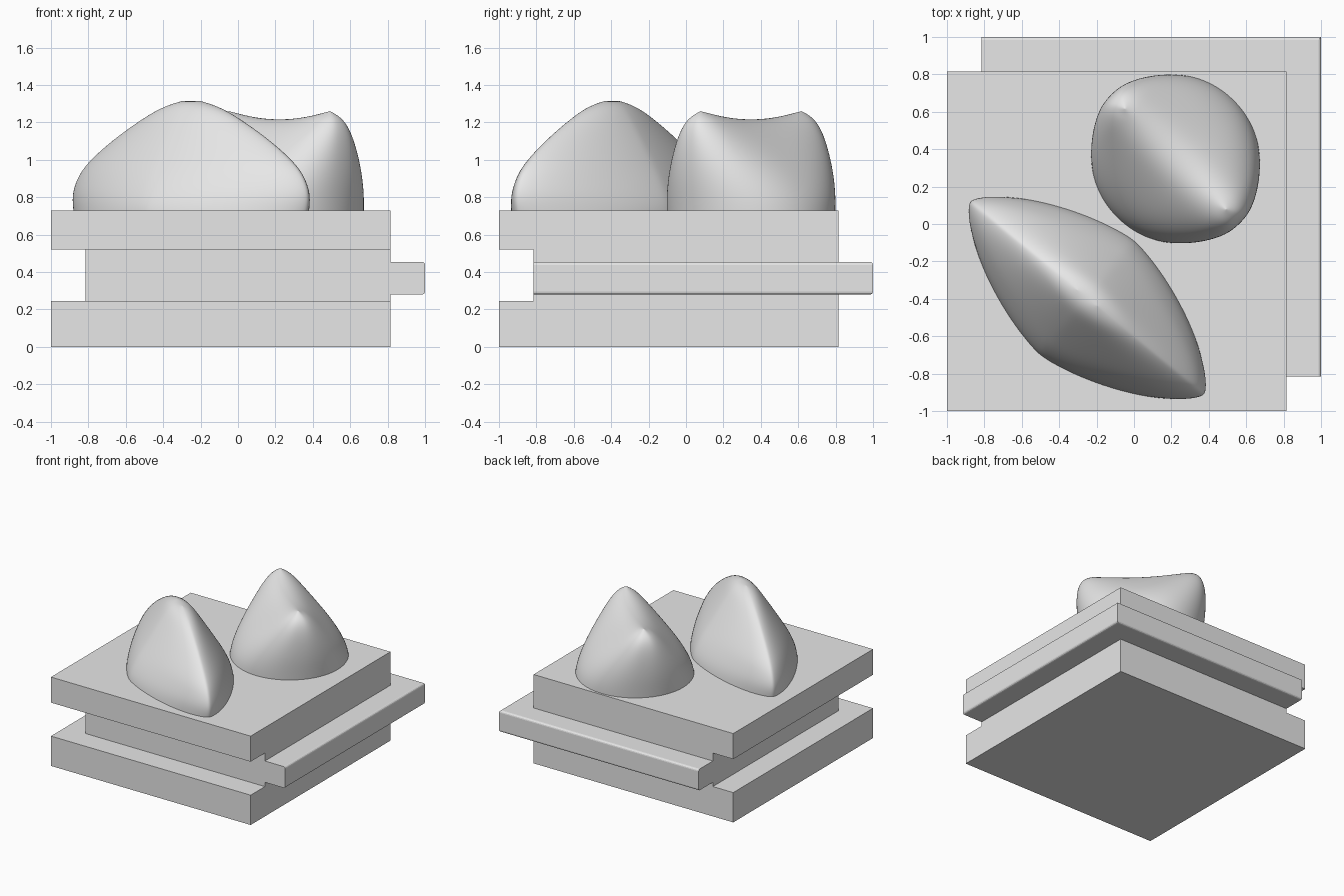
import bpy
import bmesh
from math import cos, sin, pi, copysign, radians
from mathutils import Matrix, Vector

cube = bpy.data.objects.get("Cube")
if cube:
    bpy.data.objects.remove(cube, do_unlink=True)

# One plain stone colour
GREY = (0.8, 0.8, 0.8, 1.0)
stone = bpy.data.materials.new("stone_grey")
stone.use_nodes = True
stone.diffuse_color = GREY
stone.node_tree.nodes["Principled BSDF"].inputs["Base Color"].default_value = GREY


def add_object(name, bm):
    bmesh.ops.recalc_face_normals(bm, faces=bm.faces)
    mesh = bpy.data.meshes.new(name)
    bm.to_mesh(mesh)
    bm.free()
    mesh.materials.append(stone)
    obj = bpy.data.objects.new(name, mesh)
    bpy.context.collection.objects.link(obj)
    return obj


def slab(name, low, high, z0, z1, rim_bevel=0):
    """Square slab from low to high in x and y; may round its rim at high."""
    bm = bmesh.new()
    size, mid = high - low, (low + high) / 2
    bmesh.ops.create_cube(bm, size=1, matrix=Matrix.Translation((mid, mid, (z0 + z1) / 2))
                          @ Matrix.Diagonal((size, size, z1 - z0, 1)))
    if rim_bevel:
        rim = [e for e in bm.edges
               if abs(e.verts[0].co.z - e.verts[1].co.z) < 0.001
               and any(min(v.co[i] for v in e.verts) > high - 0.001 for i in (0, 1))]
        bmesh.ops.bevel(bm, geom=rim, offset=rim_bevel, segments=3,
                        profile=0.5, affect='EDGES')
    return add_object(name, bm)


def rock(name, centre, angle, rings, sag=0.0, ridge=1.0, count=48):
    """Loft superellipse rings (z, half length, half width, power) into a boulder."""
    bm = bmesh.new()
    turn = Matrix.Rotation(radians(angle), 4, 'Z')
    base, top = rings[0][0], rings[-1][0]
    loops = []
    for z, a, b, power in rings:
        loop = []
        for i in range(count):
            t = 2 * pi * i / count
            u, v = (r * copysign(abs(c) ** (2 / power), c)
                    for r, c in ((a, cos(t)), (b, sin(t))))
            # Saddle between the two ends of the ridge
            dip = sag * ((z - base) / (top - base)) ** 2 * max(0, 1 - (u / ridge) ** 2)
            loop.append(bm.verts.new(turn @ Vector((u, v, z - dip))
                                     + Vector((*centre, 0))))
        loops.append(loop)
    for lower, upper in zip(loops, loops[1:]):
        for i in range(count):
            j = (i + 1) % count
            bm.faces.new((lower[i], lower[j], upper[j], upper[i]))
    # Close the crest with strips running across the ridge
    crest = loops[-1]
    for i in range(count // 2):
        strip = (crest[i], crest[i + 1], crest[(count - i - 1) % count], crest[-i])
        bm.faces.new(list(dict.fromkeys(strip)))
    for face in bm.faces:
        face.smooth = True
    obj = add_object(name, bm)
    smooth = obj.modifiers.new("smooth", 'SUBSURF')
    smooth.levels = smooth.render_levels = 2
    return obj


# Interlocking base: grooves on two sides, tongues on the other two
slab("lower_slab", -1, 0.815, 0, 0.245)
slab("core_slab", -0.815, 0.815, 0.245, 0.52)
slab("upper_slab", -1, 0.815, 0.52, 0.73)
slab("tongue", -0.815, 1, 0.28, 0.455, rim_bevel=0.016)

# Long ridged boulder
rock("long_boulder", (-0.25, -0.395), -39.5, [
    (0.68, 0.79, 0.40, 1.5), (0.75, 0.81, 0.395, 1.45), (0.82, 0.815, 0.37, 1.45),
    (0.9, 0.785, 0.33, 1.45), (0.98, 0.72, 0.28, 1.5), (1.1, 0.55, 0.205, 1.5),
    (1.2, 0.37, 0.14, 1.6), (1.28, 0.205, 0.085, 1.8), (1.315, 0.06, 0.03, 2)])

# Round boulder with a saddle between two peaks
rock("saddle_boulder", (0.222, 0.348), -45, [
    (0.68, 0.45, 0.45, 2), (0.78, 0.465, 0.435, 2.05), (0.88, 0.48, 0.39, 2.15),
    (0.98, 0.488, 0.325, 2.3), (1.08, 0.488, 0.245, 2.5), (1.17, 0.475, 0.165, 2.7),
    (1.23, 0.44, 0.1, 2.7), (1.262, 0.38, 0.035, 2.5)], sag=0.045, ridge=0.38)
